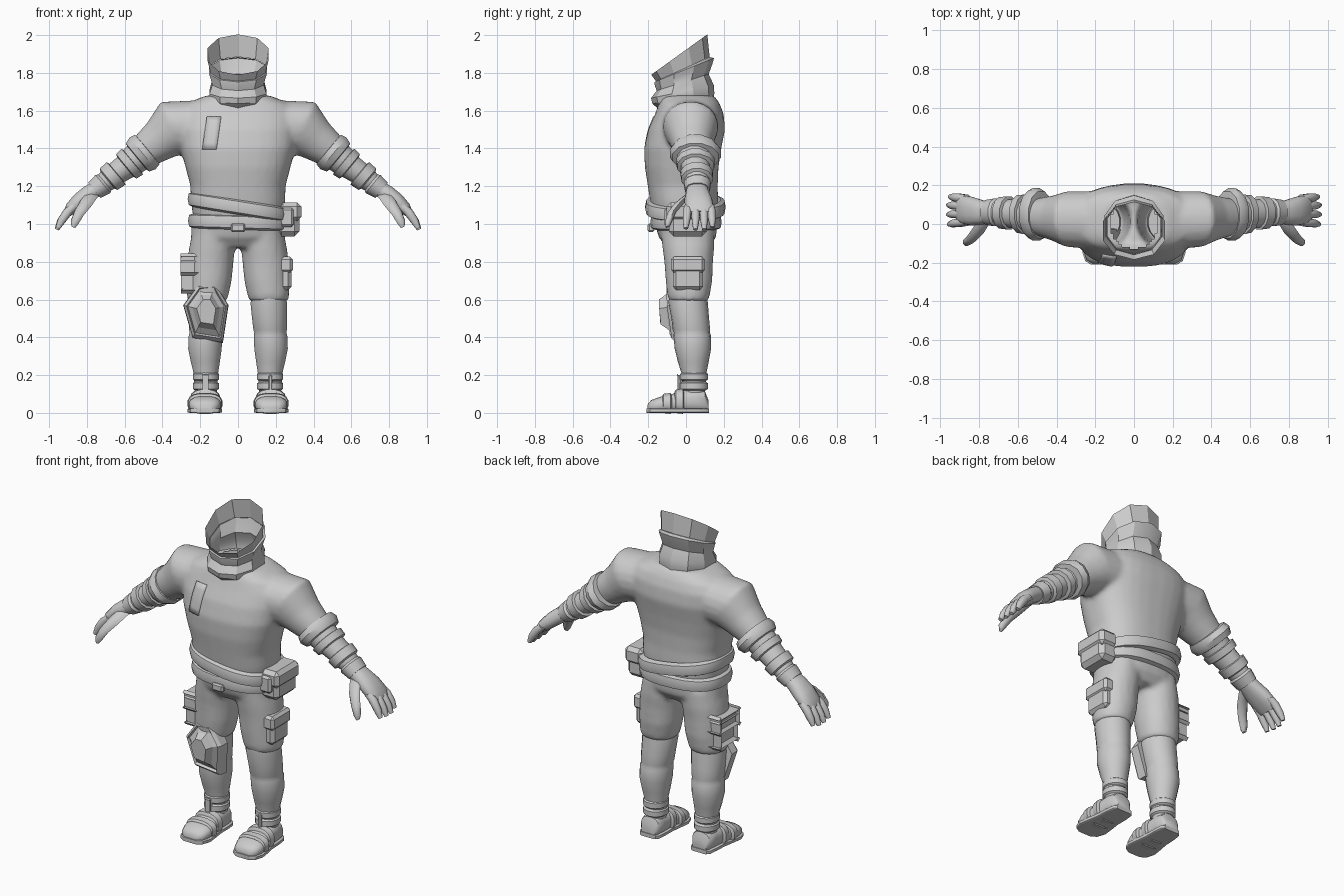
import bpy, bmesh, math
from mathutils import Vector as V
from mathutils.bvhtree import BVHTree

if "Cube" in bpy.data.objects:
    bpy.data.objects.remove(bpy.data.objects["Cube"])

GREY = bpy.data.materials.new("suit_grey")
GREY.diffuse_color = (0.6, 0.6, 0.6, 1)
GREY.use_nodes = True
GREY.node_tree.nodes["Principled BSDF"].inputs["Base Color"].default_value = GREY.diffuse_color


def tube(bm, sections, n=16, p=2.0, cap=True, mirror=False):
    """Loft super-elliptic sections given as (centre, half axis u, half axis v)."""
    for s in ((1, -1) if mirror else (1,)):
        rings = []
        for c, u, v in sections:
            ring = []
            for i in range(n):
                a = 2 * math.pi * (i + 0.5) / n
                f = lambda t: math.copysign(abs(t) ** (2 / p), t)
                q = V(c) + V(u) * f(math.cos(a)) + V(v) * f(math.sin(a))
                ring.append(bm.verts.new((q.x * s, q.y, q.z)))
            rings.append(ring)
        for a, b in zip(rings, rings[1:]):
            for i in range(n):
                j = (i + 1) % n
                bm.faces.new((a[i], a[j], b[j], b[i]))
        if cap:
            bm.faces.new(rings[0])
            bm.faces.new(rings[-1])


def finish(bm, name, angle=35, flip=False):
    bmesh.ops.recalc_face_normals(bm, faces=bm.faces)
    if flip:
        bmesh.ops.reverse_faces(bm, faces=bm.faces)
    me = bpy.data.meshes.new(name)
    bm.to_mesh(me)
    bm.free()
    me.materials.append(GREY)
    me.shade_smooth()
    me.set_sharp_from_angle(angle=math.radians(angle))
    ob = bpy.data.objects.new(name, me)
    bpy.context.collection.objects.link(ob)
    return ob


def loft(name, sections, n=16, p=2.0, cap=True, mirror=False, angle=35, flip=False):
    bm = bmesh.new()
    tube(bm, sections, n, p, cap, mirror)
    return finish(bm, name, angle, flip)


def level(z, rx, yf, yb, cx=0, sx=0, sy=0):
    """Horizontal section from front yf to back yb, optionally sloped."""
    ry = (yb - yf) / 2
    return ((cx, (yf + yb) / 2, z), (rx, 0, sx * rx), (0, ry, sy * ry))


def box(name, c, size, bevel=0.01, mirror=False):
    bm = bmesh.new()
    for s in ((1, -1) if mirror else (1,)):
        vs = bmesh.ops.create_cube(bm, size=1)["verts"]
        for v in vs:
            v.co = (s * (c[0] + v.co.x * size[0]), c[1] + v.co.y * size[1], c[2] + v.co.z * size[2])
    bmesh.ops.bevel(bm, geom=bm.edges[:], offset=bevel, segments=1, affect='EDGES')
    return finish(bm, name, 25)


def fuse(ob, remove):
    """Melt overlapping volumes into one soft surface, then open hidden ends."""
    r = ob.modifiers.new("fuse", 'REMESH')
    r.mode, r.voxel_size = 'VOXEL', 0.014
    s = ob.modifiers.new("soften", 'SMOOTH')
    s.factor, s.iterations = 0.5, 5
    dg = bpy.context.evaluated_depsgraph_get()
    me = bpy.data.meshes.new_from_object(ob.evaluated_get(dg))
    ob.modifiers.clear()
    ob.data = me
    bm = bmesh.new()
    bm.from_mesh(me)
    bm.normal_update()
    gone = [f for f in bm.faces if remove(f.calc_center_median(), f.normal)]
    bmesh.ops.delete(bm, geom=gone, context='FACES')
    for f in bm.faces:
        f.material_index, f.smooth = 0, True
    bm.to_mesh(me)
    me.materials.clear()
    me.materials.append(GREY)
    return bm


# Jacket: chest and upper sleeves
bm = bmesh.new()
tube(bm, [level(*r) for r in (
    (1.02, .235, -.17, .165), (1.12, .25, -.19, .17), (1.2, .252, -.202, .168),
    (1.3, .278, -.218, .172), (1.4, .305, -.222, .187), (1.5, .32, -.2, .207),
    (1.58, .32, -.165, .2), (1.635, .28, -.145, .18), (1.68, .17, -.13, .15))], 32, 2.5)
tube(bm, [((x, y, z), (ux, 0, uz), (0, d, 0)) for x, y, z, ux, uz, d in (
    (.2, .02, 1.52, .03, .135, .15), (.34, .025, 1.512, .07, .135, .145),
    (.41, .03, 1.445, .072, .09, .118), (.48, .035, 1.395, .06, .075, .1),
    (.52, .04, 1.365, .055, .068, .092))], 20, 2.1, mirror=True)
jacket = finish(bm, "jacket")
bm = fuse(jacket, lambda c, n: (c.z > 1.6 and math.hypot(c.x, c.y) < .125) or (c.z < 1.06 and n.z < -.8))
tree = BVHTree.FromBMesh(bm)
bm.free()

# Chest patch laid on the jacket
bm = bmesh.new()
grid = []
for i in range(6):
    t = i / 5
    row = []
    for k in range(4):
        x, z = -.165 - .025 * t + .075 * k / 3, 1.57 - .175 * t
        hit = tree.ray_cast(V((x, -1, z)), V((0, 1, 0)))[0]
        row.append(bm.verts.new((x, (hit.y if hit else -.2) - .008, z)))
    grid.append(row)
for a, b in zip(grid, grid[1:]):
    for k in range(3):
        bm.faces.new((a[k], b[k], b[k + 1], a[k + 1]))
patch = finish(bm, "chest_patch")
patch.modifiers.new("thick", 'SOLIDIFY').thickness = 0.014

# Trousers: hips and thighs
bm = bmesh.new()
tube(bm, [level(*r) for r in (
    (1.07, .235, -.165, .165), (1.0, .245, -.165, .165), (.93, .25, -.145, .16),
    (.875, .21, -.1, .12))], 28, 2.4)
tube(bm, [level(z, rx, f, b, c) for z, rx, f, b, c in (
    (.97, .11, -.135, .15, .13), (.87, .122, -.125, .15, .138), (.8, .123, -.115, .143, .146),
    (.7, .119, -.108, .14, .152), (.63, .112, -.1, .128, .16), (.59, .103, -.09, .118, .163))],
    20, 2.1, mirror=True)
fuse(finish(bm, "trousers"), lambda c, n: c.z > 1.03 and n.z > .8).free()

# Lower legs with gathered cuffs
loft("lower_legs", [level(z, rx, f, b, c) for z, rx, f, b, c in (
    (.63, .09, -.09, .11, .163), (.58, .098, -.092, .116, .163), (.5, .094, -.077, .122, .167),
    (.44, .09, -.07, .128, .17), (.425, .086, -.064, .126, .171), (.41, .09, -.066, .132, .172),
    (.34, .09, -.06, .133, .175), (.27, .078, -.043, .12, .173), (.21, .066, -.024, .108, .17),
    (.1, .058, -.015, .1, .17))], 18, mirror=True, angle=50)

# Boots: ankle bands, uppers, straps, soles
for i, z in enumerate((.192, .142)):
    loft(f"ankle_band_{i}", [level(z + dz, .058 + r, -.02 - r, .105 + r, .17) for dz, r in (
        (-.024, 0), (-.015, .012), (.015, .012), (.024, 0))], 16, mirror=True)
FOOT = ((.118, .045, .07), (.1, .06, .115), (.05, .066, .13), (-.02, .068, .122),
        (-.08, .078, .098), (-.14, .086, .085), (-.185, .07, .068), (-.203, .04, .045))
foot_x = lambda y: .173 - .02 * y
loft("boots", [((foot_x(y), y, h / 2), (w, 0, 0), (0, 0, h / 2)) for y, w, h in FOOT],
     16, 2.6, mirror=True, angle=40)
loft("soles", [((foot_x(y), y * 1.03, .012), (w + .006, 0, 0), (0, 0, .012)) for y, w, h in FOOT],
     16, 8, mirror=True)
for i, (y, w, h) in enumerate(((-.035, .075, .118), (-.1, .085, .096))):
    loft(f"boot_strap_{i}", [((foot_x(y), y + dy, h / 2 + .002), (w + r, 0, 0), (0, 0, h / 2 + r))
         for dy, r in ((-.025, -.006), (-.018, .004), (.018, .008), (.025, -.004))], 16, 2.6, mirror=True)
box("boot_tongue", (.172, -.034, .15), (.022, .02, .1), .006, True)

# Forearms with elbow guard and wrist bands: x, z, y, half height, half depth
ARM = ((.478, 1.396, .04, .085, .1), (.48, 1.395, .048, .105, .125), (.505, 1.374, .05, .112, .14),
       (.532, 1.352, .05, .1, .125), (.535, 1.35, .045, .083, .092), (.558, 1.332, .045, .08, .088),
       (.56, 1.33, .05, .092, .105), (.592, 1.305, .052, .087, .1), (.596, 1.302, .05, .07, .078),
       (.642, 1.27, .055, .064, .074), (.645, 1.268, .057, .08, .088), (.685, 1.237, .058, .076, .084),
       (.69, 1.232, .058, .06, .066), (.705, 1.22, .06, .056, .064), (.715, 1.212, .06, .064, .074),
       (.76, 1.178, .06, .054, .066))
loft("forearms", [((x, y, z), (.64 * h, 0, .77 * h), (0, d, 0)) for x, z, y, h, d in ARM],
     12, mirror=True)

# Gloves: palm, fingers, thumb
bm = bmesh.new()
tube(bm, [((x, y, z), (.8 * h, 0, .6 * h), (0, d, 0)) for x, y, z, h, d in (
    (.72, .06, 1.205, .045, .05), (.78, .06, 1.168, .047, .062), (.83, .065, 1.13, .045, .074),
    (.88, .072, 1.085, .036, .076), (.905, .074, 1.055, .022, .068))], 14, 2.4, mirror=True)
for y, spread, reach in ((.012, -.012, .95), (.052, -.002, 1), (.092, .005, 1), (.13, .01, .9)):
    tube(bm, [((.865 + .09 * t * reach, y + spread * t, 1.095 - .045 * t * reach - .07 * t * t * reach),
               (r, 0, .45 * r), (0, r, 0)) for t, r in ((0, .023), (.4, .024), (.8, .021), (1.05, .012))],
         8, mirror=True)
tube(bm, [(c, (r, 0, .4 * r), (0, r, .3 * r)) for c, r in (
    ((.765, .03, 1.165), .03), ((.805, -.035, 1.11), .031), ((.84, -.075, 1.06), .026),
    ((.865, -.093, 1.01), .021), ((.872, -.097, .985), .011))], 8, mirror=True)
finish(bm, "gloves", 50)

# Collar folds and the slanted open hood rim (surface faces inward)
loft("collar", [level(z, rx, f, b, sy=s) for z, rx, f, b, s in (
    (1.63, .135, -.15, .145, .12), (1.665, .155, -.178, .15, .17), (1.70, .158, -.185, .148, .2),
    (1.75, .143, -.155, .12, .32), (1.79, .152, -.165, .14, .38), (1.815, .16, -.168, .148, .4),
    (1.82, .148, -.158, .125, .45))], 10, 2.15, cap=False, angle=30)
loft("hood_rim", [level(1.82, .152, -.158, .125, sy=.46), level(1.897, .168, -.184, .113, sy=.72)],
     10, 2.15, cap=False, angle=30, flip=True)

# Belts, buckle and hip pouch
def belt(name, z, half, rx, yf, yb, sx):
    loft(name, [level(z + half * k, rx - t, yf + t, yb - t, 0, sx) for k, t in (
        (-1, .03), (-.75, .006), (0, 0), (.75, .006), (1, .03))], 28, 2.5, cap=False)

belt("slanted_belt", 1.09, .04, .268, -.217, .21, -.16)
belt("waist_belt", 1.01, .04, .266, -.19, .19, -.03)
box("belt_buckle", (0, -.185, .98), (.075, .035, .045), .008)
box("hip_pouch", (.265, .01, 1.02), (.12, .2, .17), .025)
box("pouch_lid", (.275, .01, 1.065), (.12, .225, .1), .022)
box("pouch_mount", (.255, -.085, 1.035), (.08, .06, .1), .012)

# Thigh pockets
box("thigh_pocket", (.245, .01, .725), (.075, .16, .15), .018, True)
box("pocket_flap", (.25, .01, .785), (.08, .18, .085), .015, True)

# Knee guard on one leg: nested outlines stepping forward
OUT = ((-.21, .68), (-.12, .685), (-.05, .57), (-.08, .37), (-.24, .395), (-.29, .57))
bm = bmesh.new()
rings = []
for y, k in ((-.05, 1), (-.105, .98), (-.118, .86), (-.1, .8), (-.112, .6), (-.146, .42)):
    ring = []
    for x, z in OUT:
        px, pz = -.167 + (x + .167) * k, .54 + (z - .54) * k
        ring.append(bm.verts.new((px, y + 1.6 * (px + .167) ** 2 + 1.2 * (pz - .56) ** 2, pz)))
    rings.append(ring)
for a, b in zip(rings, rings[1:]):
    for i in range(6):
        j = (i + 1) % 6
        bm.faces.new((a[i], a[j], b[j], b[i]))
bm.faces.new(rings[-1])
bm.faces.new(rings[0])
finish(bm, "knee_guard", 15)
